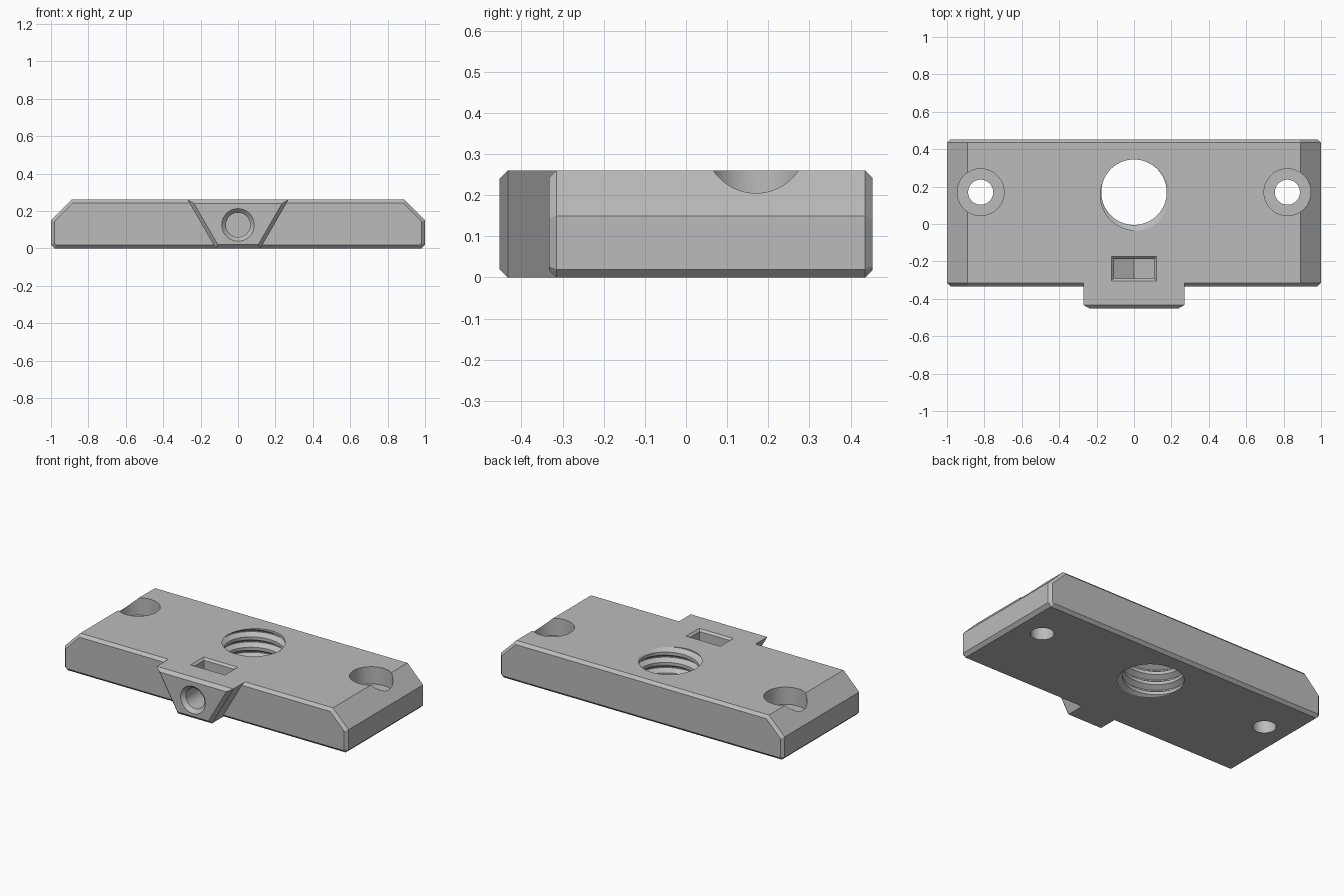
import bpy, bmesh
from math import cos, sin, tau
from mathutils import Vector

cube = bpy.data.objects.get("Cube")
if cube:
    bpy.data.objects.remove(cube, do_unlink=True)

grey = bpy.data.materials.new("plain_grey")
grey.use_nodes = True
grey.diffuse_color = (0.5, 0.5, 0.5, 1)
grey.node_tree.nodes["Principled BSDF"].inputs["Base Color"].default_value = (0.5, 0.5, 0.5, 1)


def finish(name, bm):
    bmesh.ops.recalc_face_normals(bm, faces=bm.faces[:])
    mesh = bpy.data.meshes.new(name)
    bm.to_mesh(mesh)
    bm.free()
    mesh.materials.append(grey)
    obj = bpy.data.objects.new(name, mesh)
    bpy.context.collection.objects.link(obj)
    return obj


def loft(name, rings):
    """Closed solid through a list of equal-length point rings."""
    bm = bmesh.new()
    loops = [[bm.verts.new(p) for p in ring] for ring in rings]
    n = len(loops[0])
    for a, b in zip(loops, loops[1:]):
        for i in range(n):
            k = (i + 1) % n
            bm.faces.new((a[i], a[k], b[k], b[i]))
    bm.faces.new(loops[0])
    bm.faces.new(loops[-1])
    return finish(name, bm)


def mirrored(half):
    """Right half of an xz profile, bottom to top, made whole (counter-clockwise)."""
    return half + [(-x, z) for x, z in reversed(half) if x]


def inset(profile, d):
    pts = [Vector(p) for p in profile]
    out = []
    for i, p in enumerate(pts):
        e, f = (p - pts[i - 1]).normalized(), (pts[(i + 1) % len(pts)] - p).normalized()
        a, b = Vector((e.y, -e.x)), Vector((f.y, -f.x))
        out.append(tuple(p - (a + b) * d / (1 + a.dot(b))))
    return out


def at_y(profile, y):
    return [(x, y, z) for x, z in profile]


def circle(r, n=64):
    return [(r * cos(tau * i / n), r * sin(tau * i / n)) for i in range(n)]


def rect(w, y0, y1, z):
    return [(-w, y0, z), (w, y0, z), (w, y1, z), (-w, y1, z)]


def thread_cutter(name, y, minor, major, pitch, turns, n=64):
    """Helical core whose last column joins the first one turn higher."""
    bm = bmesh.new()
    radii = (minor, minor, major, major)
    rows = 4 * turns
    heights = (0, 0.3, 0.6, 0.7)
    grid = {}
    for i in range(n):
        for j in range(rows + 5):
            if i and j > rows:
                continue
            z = -0.1 + pitch * (j // 4 + heights[j % 4] + i / n)
            r, a = radii[j % 4], tau * i / n
            grid[i, j] = bm.verts.new((r * cos(a), y + r * sin(a), z))
    for i in range(n):
        for j in range(rows):
            k, up = ((i + 1), 0) if i < n - 1 else (0, 4)
            bm.faces.new((grid[i, j], grid[k, j + up], grid[k, j + 1 + up], grid[i, j + 1]))
    low = bm.verts.new((0, y, -0.1))
    high = bm.verts.new((0, y, -0.1 + pitch * (turns + 1)))
    for e in [e for e in bm.edges if e.is_boundary]:
        mid = (e.verts[0].co.z + e.verts[1].co.z) / 2
        bm.faces.new((*e.verts, low if mid < 0.1 else high))
    return finish(name, bm)


# Main plate with bevelled rim and sloping shoulders
bevel = 0.018
plate_profile = mirrored([(0.98, 0), (1, 0.02), (1, 0.15), (0.89, 0.26)])
slim = inset(plate_profile, bevel)
plate = loft("mounting_plate", [at_y(slim, -0.333), at_y(plate_profile, -0.333 + bevel),
                                at_y(plate_profile, 0.453 - bevel), at_y(slim, 0.453)])

# Dovetail tab on the front
tab_profile = mirrored([(0.12, 0), (0.27, 0.26)])
tab = loft("front_tab", [at_y(inset(tab_profile, 0.02), -0.453),
                         at_y(tab_profile, -0.433), at_y(tab_profile, -0.25)])

cutters = []

# Threaded centre hole
cutters.append(thread_cutter("centre_thread", 0.17, 0.175, 0.205, 0.066, 7))

# Counterbored screw holes at both ends
for side in (-1, 1):
    for r, z0 in ((0.067, -0.1), (0.125, 0.15)):
        cutters.append(loft("end_hole", [[(x + side * 0.82, y + 0.17, z) for x, y in circle(r)]
                                         for z in (z0, 0.4)]))

# Locking screw hole with flared mouth
cutters.append(loft("lock_hole", [[(x, y, z + 0.125) for x, z in circle(r)]
                                  for y, r in ((-0.463, 0.097), (-0.431, 0.065), (-0.1, 0.065))]))

# Nut pocket with a pointed floor and chamfered lip
pocket = mirrored([(0, 0.01), (0.108, 0.07), (0.108, 0.3)])
cutters.append(loft("nut_pocket", [at_y(pocket, -0.292), at_y(pocket, -0.187)]))
cutters.append(loft("pocket_lip", [rect(0.107, -0.291, -0.188, 0.246),
                                   rect(0.133, -0.317, -0.162, 0.272)]))

# Join the tab, cut the openings, then discard the helpers
bpy.context.view_layer.objects.active = plate
for part, operation in [(tab, 'UNION')] + [(c, 'DIFFERENCE') for c in cutters]:
    mod = plate.modifiers.new(part.name, 'BOOLEAN')
    mod.operation, mod.solver, mod.object = operation, 'EXACT', part
    bpy.ops.object.modifier_apply(modifier=mod.name)
    bpy.data.objects.remove(part, do_unlink=True)

for o in bpy.context.selected_objects:
    o.select_set(False)
plate.select_set(True)
bpy.ops.object.shade_smooth_by_angle(angle=0.5)
